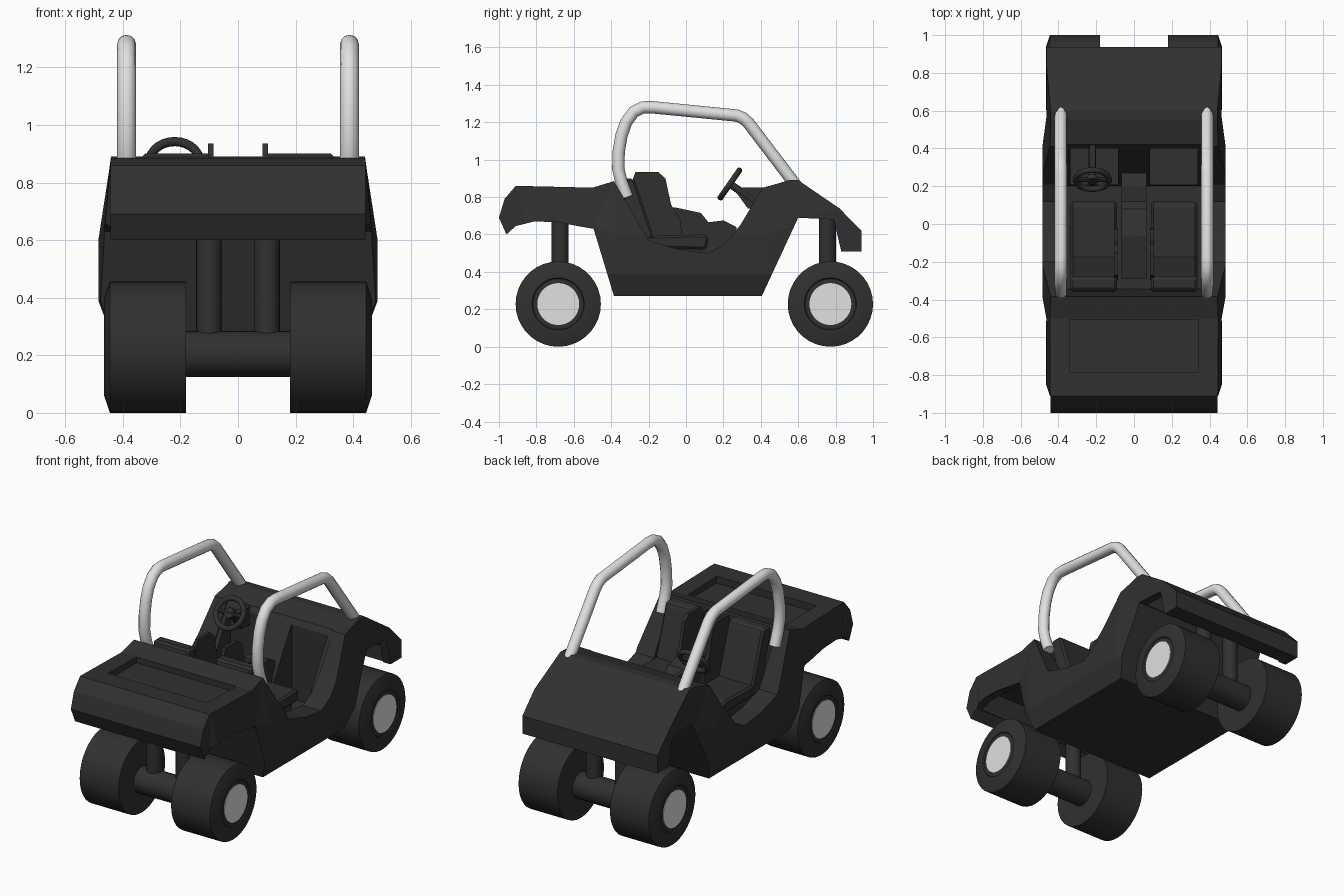
import bpy, bmesh, math
from mathutils import Vector, Matrix

if "Cube" in bpy.data.objects:
    bpy.data.objects.remove(bpy.data.objects["Cube"])


def material(name, v):
    m = bpy.data.materials.new(name)
    m.diffuse_color = (v, v, v, 1)
    m.use_nodes = True
    m.node_tree.nodes["Principled BSDF"].inputs["Base Color"].default_value = m.diffuse_color
    return m


BLACK = material("charcoal black", 0.03)
SILVER = material("light silver", 0.75)


def finish(bm, name, mat, smooth=False):
    bmesh.ops.recalc_face_normals(bm, faces=bm.faces[:])
    me = bpy.data.meshes.new(name)
    bm.to_mesh(me)
    bm.free()
    ob = bpy.data.objects.new(name, me)
    bpy.context.collection.objects.link(ob)
    me.materials.append(mat)
    if smooth:
        select(ob)
        bpy.ops.object.shade_smooth_by_angle(angle=math.radians(35))
    return ob


def select(ob):
    bpy.ops.object.select_all(action='DESELECT')
    ob.select_set(True)
    bpy.context.view_layer.objects.active = ob


def prism_bm(pts, x0, x1):
    # side profile (y, z) extruded along x
    bm = bmesh.new()
    f = bm.faces.new([bm.verts.new((x0, y, z)) for y, z in pts])
    r = bmesh.ops.extrude_face_region(bm, geom=[f])
    vs = [g for g in r["geom"] if isinstance(g, bmesh.types.BMVert)]
    bmesh.ops.translate(bm, verts=vs, vec=(x1 - x0, 0, 0))
    return bm


def prism(name, pts, x0, x1, mat=BLACK, bevel=0):
    bm = prism_bm(pts, x0, x1)
    if bevel:
        bmesh.ops.recalc_face_normals(bm, faces=bm.faces[:])
        bmesh.ops.bevel(bm, geom=bm.edges[:], offset=bevel, segments=1, affect='EDGES')
    return finish(bm, name, mat)


def lerp(table, t):
    for (a, u), (b, v) in zip(table, table[1:]):
        if t <= b:
            return u + (v - u) * max(0, (t - a) / (b - a))
    return table[-1][1]


# body half-width by height and by length
W_Z = [(.27, .44), (.39, .485), (.6, .485), (.88, .441)]
W_Y = [(-1, .443), (-.9, .443), (-.86, .462), (-.49, .464), (-.385, .485),
       (.41, .485), (.58, .462), (.94, .462)]


def body(name, pts):
    bm = prism_bm(pts, -0.5, 0.5)
    for axis, values in ((2, (.39, .6)), (1, (-.9, -.86, -.385, .41, .58))):
        for v in values:
            co, no = Vector((0, 0, 0)), Vector((0, 0, 0))
            co[axis], no[axis] = v, 1
            bmesh.ops.bisect_plane(bm, geom=bm.verts[:] + bm.edges[:] + bm.faces[:],
                                   plane_co=co, plane_no=no, dist=1e-5)
    for v in bm.verts:
        v.co.x = math.copysign(min(lerp(W_Z, v.co.z), lerp(W_Y, v.co.y)), v.co.x)
    bmesh.ops.triangulate(bm, faces=bm.faces[:])
    return finish(bm, name, BLACK)


def cut(ob, pts, x0, x1):
    c = prism("cutter", pts, x0, x1)
    c.hide_render = True
    m = ob.modifiers.new("cut", 'BOOLEAN')
    m.operation, m.solver, m.object = 'DIFFERENCE', 'EXACT', c
    select(ob)
    bpy.ops.object.modifier_apply(modifier=m.name)
    bpy.data.objects.remove(c)


def rect(y0, y1, z0, z1):
    return [(y0, z0), (y1, z0), (y1, z1), (y0, z1)]


def tube(name, a, b, r, mat=BLACK, n=24):
    a, b = Vector(a), Vector(b)
    bm = bmesh.new()
    mx = Matrix.Translation((a + b) / 2) @ (b - a).to_track_quat('Z', 'Y').to_matrix().to_4x4()
    bmesh.ops.create_cone(bm, cap_ends=True, segments=n, radius1=r, radius2=r,
                          depth=(b - a).length, matrix=mx)
    return finish(bm, name, mat, True)


# tub with open cockpit
tub = body("body_tub", [(-.385, .27), (.405, .27), (.6, .69), (.6, .89), (.55, .89), (.5, .875),
                        (.41, .85), (.29, .65), (.21, .55), (.12, .50), (-.04, .52), (-.2, .57),
                        (-.385, .885), (-.5, .85), (-.5, .65)])
cut(tub, [(-.345, .32), (.2, .32), (.24, .55), (.43, .87), (.43, 1.1), (-.38, 1.1), (-.38, .87)],
    -.36, .36)
for s in (-1, 1):
    cut(tub, rect(0, .405, .36, .82), min(s * .085, s * .335), max(s * .085, s * .335))

# rear deck with tray and hollow wheel arch
bed = body("cargo_bed", [(-.49, .63), (-.49, .85), (-.91, .86), (-.97, .79), (-1.0, .69), (-.96, .6),
                         (-.91, .645), (-.81, .67), (-.68, .665), (-.58, .645)])
cut(bed, rect(-.785, -.505, .815, 1), -.34, .34)
cut(bed, [(-.52, .5), (-.52, .76), (-.86, .76), (-.9, .66), (-.9, .5)], -.41, .41)

# hood with hollow wheel arch
hood = body("hood", [(.59, .69), (.79, .68), (.83, .51), (.938, .51), (.938, .62), (.82, .74),
                     (.6, .89), (.59, .89)])
cut(hood, [(.605, .5), (.605, .8), (.79, .7), (.84, .6), (.84, .5)], -.41, .41)

# seats, mirrored
for s, side in ((-1, "left"), (1, "right")):
    x0, x1 = sorted((s * .09, s * .335))
    prism(side + "_seat_base", rect(-.3, .08, .3, .54), x0 + .02, x1 - .02)
    prism(side + "_seat_cushion", [(-.28, .53), (.11, .52), (.12, .585), (.1, .6), (-.28, .59)],
          x0, x1, bevel=.012)
    prism(side + "_seat_back", [(-.27, .55), (-.17, .58), (-.27, .88), (-.285, .9), (-.35, .9), (-.36, .86)],
          x0, x1, bevel=.012)
    # thin side bolster beside the console
    x0, x1 = sorted((s * .085, s * .105))
    prism(side + "_seat_bolster", [(-.3, .6), (-.29, .88), (-.27, .935), (-.15, .935), (-.11, .9),
                                   (-.08, .76), (-.03, .68), (-.02, .58)], x0, x1)

# centre console
prism("console", [(-.29, .3), (-.29, .7), (-.06, .745), (.08, .715), (.12, .665), (.2, .675),
                  (.27, .64), (.27, .3)], -.065, .065)

# steering wheel
C = Vector((-.22, .235, .87))
axis = Vector((0, .82, -.57)).normalized()
rot = axis.to_track_quat('Z', 'Y').to_matrix().to_4x4()
bpy.ops.mesh.primitive_torus_add(major_segments=28, minor_segments=10, major_radius=.088, minor_radius=.016)
wheel = bpy.context.object
wheel.name = "steering_wheel"
wheel.data.transform(Matrix.Translation(C) @ rot)
wheel.data.materials.append(BLACK)
bpy.ops.object.shade_smooth_by_angle(angle=math.radians(60))
tube("steering_spoke", C - Vector((.088, 0, 0)), C + Vector((.088, 0, 0)), .014, n=10)
tube("steering_hub", C - axis * .012, C + axis * .015, .03, n=16)
tube("steering_column", C, C + axis * .22, .02, n=12)
prism("steering_mount", [(.25, .85), (.43, .85), (.43, .74), (.33, .74)], -.235, -.205)

# roll bars
path = [(-.315, .80), (-.345, .88), (-.362, .95), (-.36, 1.04), (-.345, 1.13), (-.32, 1.2), (-.28, 1.255),
        (-.23, 1.28), (-.18, 1.28), (.27, 1.236), (.305, 1.222), (.335, 1.195), (.59, .86)]
for s, side in ((-1, "left"), (1, "right")):
    cu = bpy.data.curves.new(side + "_roll_bar", 'CURVE')
    cu.dimensions, cu.bevel_depth, cu.bevel_resolution, cu.use_fill_caps = '3D', .033, 4, True
    sp = cu.splines.new('POLY')
    sp.points.add(len(path) - 1)
    for p, (y, z) in zip(sp.points, path):
        p.co = (s * .387, y, z, 1)
    ob = bpy.data.objects.new(side + "_roll_bar", cu)
    bpy.context.collection.objects.link(ob)
    cu.materials.append(SILVER)
    select(ob)
    bpy.ops.object.convert(target='MESH')
    bpy.ops.object.shade_smooth_by_angle(angle=math.radians(50))

# wheels, axles and struts
TYRE = [(.18, 0), (.18, .228), (.445, .228), (.466, .165), (.466, .14), (.46, .135), (.46, 0)]
for y, end in ((-.683, "front"), (.772, "back")):
    tube(end + "_axle", (-.2, y, .205), (.2, y, .205), .08)
    for s, side in ((-1, "left"), (1, "right")):
        bm = bmesh.new()
        vs = [bm.verts.new((s * x, y, .228 + r)) for x, r in TYRE]
        es = [bm.edges.new(p) for p in zip(vs, vs[1:])]
        bmesh.ops.spin(bm, geom=vs + es, cent=(0, y, .228), axis=(1, 0, 0),
                       angle=math.tau, steps=36, use_merge=True)
        bmesh.ops.remove_doubles(bm, verts=bm.verts[:], dist=1e-4)
        finish(bm, f"{end}_{side}_tyre", BLACK, True)
        tube(f"{end}_{side}_hub", (s * .45, y, .228), (s * .464, y, .228), .112, SILVER, 36)
        tube(f"{end}_{side}_strut", (s * .1, y + (.01 if y < 0 else -.015), .22),
             (s * .1, y + (.01 if y < 0 else -.015), .77 if y < 0 else .74), .045)
